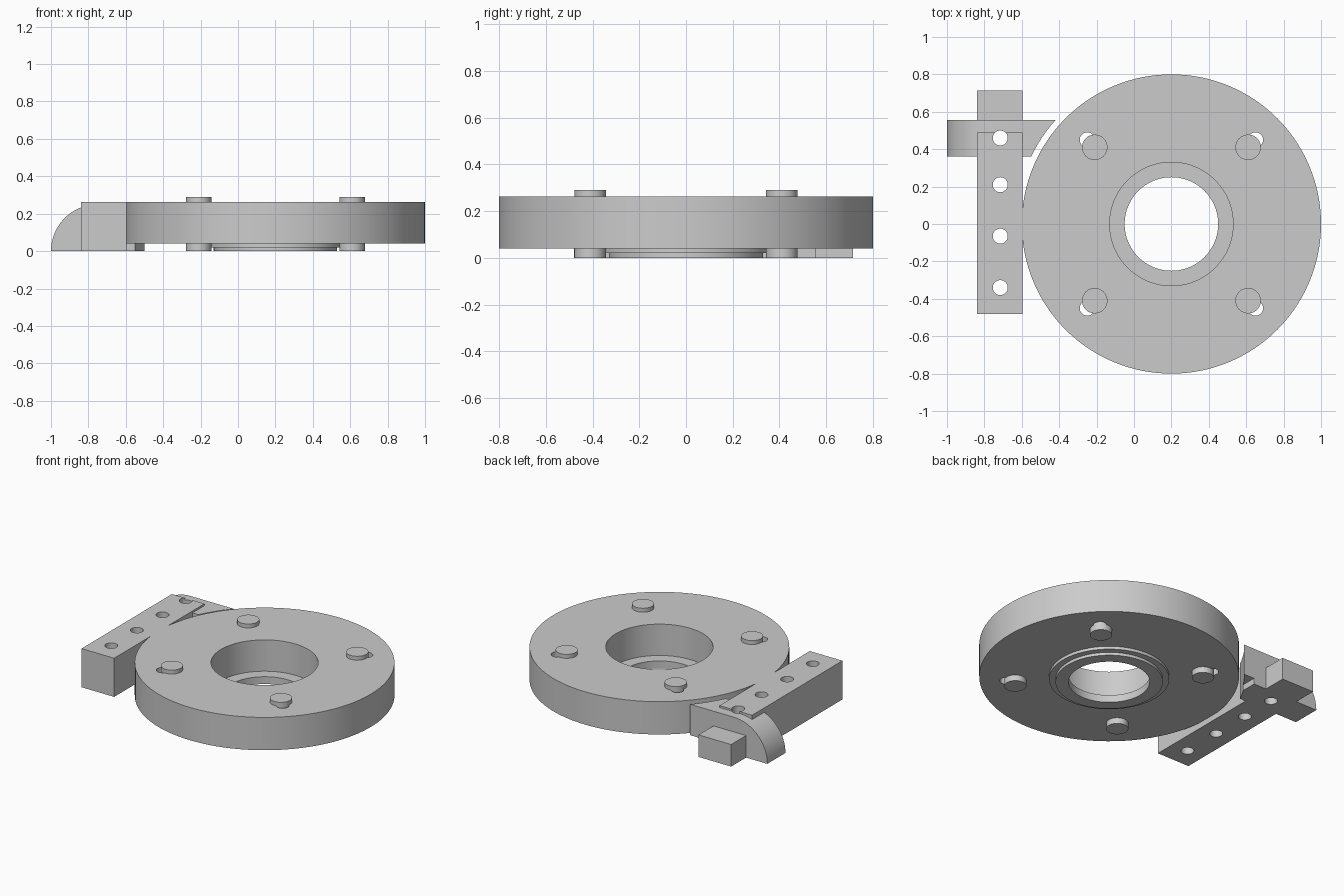
import bpy, bmesh, math

if "Cube" in bpy.data.objects:
    bpy.data.objects.remove(bpy.data.objects["Cube"])

CX = 0.2  # disc axis


def make(name, bm):
    bmesh.ops.recalc_face_normals(bm, faces=bm.faces[:])
    me = bpy.data.meshes.new(name)
    bm.to_mesh(me)
    bm.free()
    ob = bpy.data.objects.new(name, me)
    bpy.context.collection.objects.link(ob)
    return ob


def box(name, x0, x1, y0, y1, z0, z1):
    bm = bmesh.new()
    bmesh.ops.create_cube(bm, size=1)
    for v in bm.verts:
        v.co = (x0 + (v.co.x + .5) * (x1 - x0),
                y0 + (v.co.y + .5) * (y1 - y0),
                z0 + (v.co.z + .5) * (z1 - z0))
    return make(name, bm)


def lathe(name, x, y, profile, n=128):
    """Spin a closed (radius, z) profile about a vertical axis."""
    bm = bmesh.new()
    rings = []
    for i in range(n):
        a = 2 * math.pi * i / n
        rings.append([bm.verts.new((x + r * math.cos(a), y + r * math.sin(a), z))
                      for r, z in profile])
    m = len(profile)
    for i in range(n):
        p, q = rings[i], rings[(i + 1) % n]
        for j in range(m):
            k = (j + 1) % m
            bm.faces.new((p[j], q[j], q[k], p[k]))
    return make(name, bm)


def cylinder(name, x, y, r, z0, z1, n=48):
    bm = bmesh.new()
    bmesh.ops.create_cone(bm, cap_ends=True, segments=n, radius1=r, radius2=r, depth=z1 - z0)
    bmesh.ops.translate(bm, verts=bm.verts[:], vec=(x, y, (z0 + z1) / 2))
    return make(name, bm)


def cut(ob, cutter):
    mod = ob.modifiers.new("cut", 'BOOLEAN')
    mod.operation = 'DIFFERENCE'
    mod.solver = 'EXACT'
    mod.object = cutter
    bpy.context.view_layer.objects.active = ob
    bpy.ops.object.modifier_apply(modifier=mod.name)


def drill(obs, x, y, r, n=48):
    cutter = cylinder("cutter", x, y, r, -0.2, 0.5, n)
    for ob in obs:
        cut(ob, cutter)
    bpy.data.objects.remove(cutter)


# Main disc with bore, and the stepped ring under it
disc = lathe("disc", CX, 0, [(.33, .04), (.8, .04), (.8, .263), (.33, .263)])
ring = lathe("bearing_ring", CX, 0, [(.25, 0), (.33, 0), (.33, .02), (.37, .02),
                                     (.37, .04), (.33, .04), (.33, .05), (.25, .05)])

# Four bolts, each beside a small offset hole
bolts = []
for sx in (-1, 1):
    for sy in (-1, 1):
        drill([disc], CX + sx * .45, sy * .45, .04)
        bolts.append(cylinder("bolt", CX + sx * .41, sy * .41, .068, 0, .29))

# Side mounting block and the small end block
block = box("mounting_block", -.84, -.595, -.48, .49, 0, .263)
end = box("end_block", -.84, -.595, .54, .715, 0, .15)

# Rounded clamp arm, its end hollowed to follow the disc
arc = [(-.75 - .25 * math.cos(t), .25 * math.sin(t))
       for t in (math.pi / 2 * i / 24 for i in range(25))]
profile = arc + [(-.38, .25), (-.38, .04), (-.5, .04), (-.5, 0)]
bm = bmesh.new()
face = bm.faces.new([bm.verts.new((x, .36, z)) for x, z in profile])
ext = bmesh.ops.extrude_face_region(bm, geom=[face])
bmesh.ops.translate(bm, vec=(0, .195, 0),
                    verts=[v for v in ext["geom"] if isinstance(v, bmesh.types.BMVert)])
arm = make("clamp_arm", bm)
drill([arm], CX, 0, .832, 192)

# Row of screw holes
for y in (.46, .21, -.065, -.34):
    drill([block, arm], -.715, y, .04)

# Smooth round sides, keep edges crisp
for ob in [disc, ring, block, arm] + bolts:
    bpy.ops.object.select_all(action='DESELECT')
    ob.select_set(True)
    bpy.context.view_layer.objects.active = ob
    bpy.ops.object.shade_smooth_by_angle(angle=math.radians(30))
